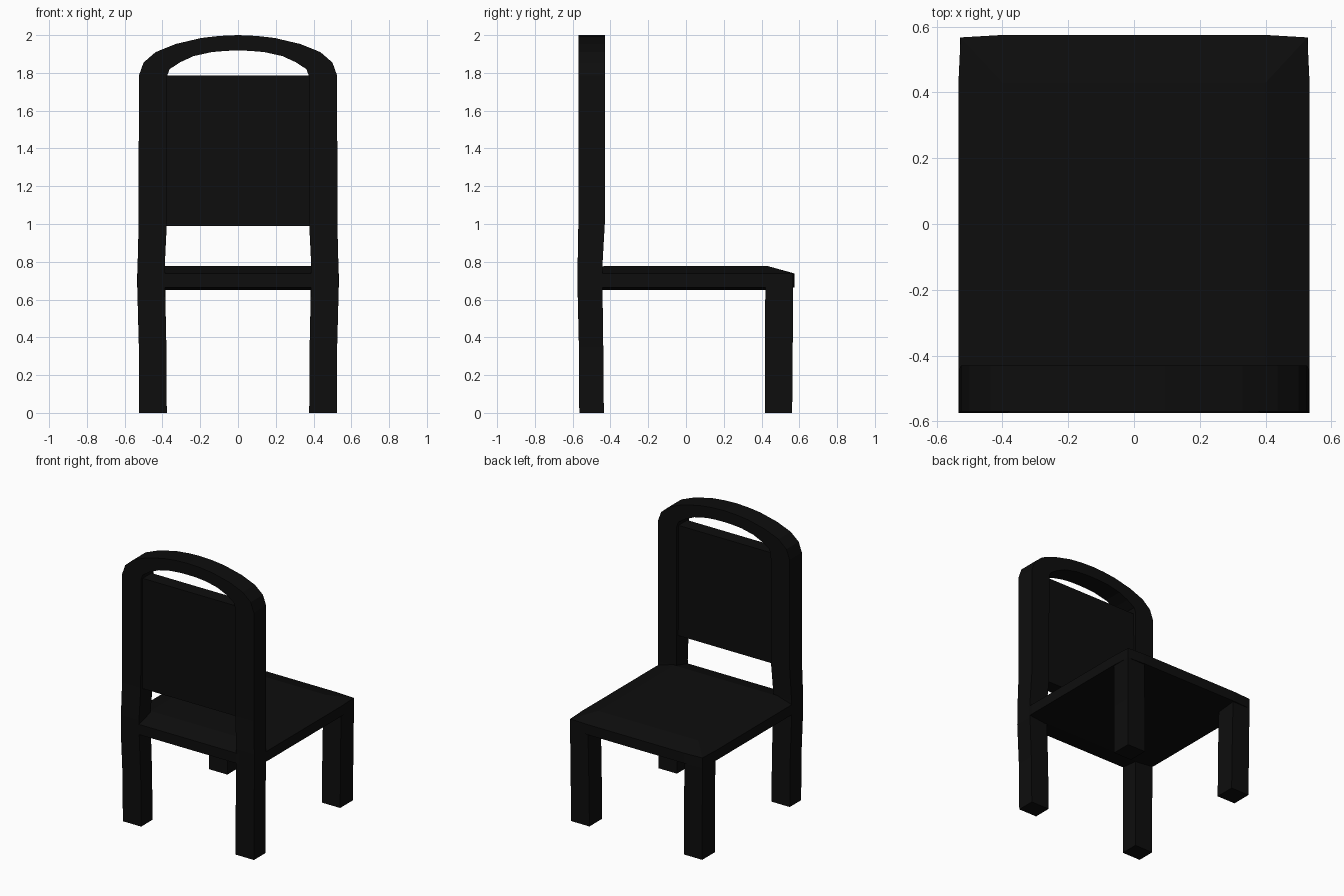
import bpy, bmesh

if "Cube" in bpy.data.objects:
    bpy.data.objects.remove(bpy.data.objects["Cube"])

black = bpy.data.materials.new("black_paint")
black.diffuse_color = (0.004, 0.004, 0.004, 1)
black.use_nodes = True
black.node_tree.nodes["Principled BSDF"].inputs["Base Color"].default_value = black.diffuse_color


def loft(name, rings, caps=(True, True), mirror=False):
    """Skin a list of equally long point rings, optionally mirrored in x."""
    bm = bmesh.new()
    loops = [[bm.verts.new(p) for p in ring] for ring in rings]
    for a, b in zip(loops, loops[1:]):
        n = len(a)
        for i in range(n):
            j = (i + 1) % n
            bm.faces.new((a[i], a[j], b[j], b[i]))
    for loop, capped in zip((loops[0], loops[-1]), caps):
        if capped:
            bm.faces.new(loop)
    bmesh.ops.recalc_face_normals(bm, faces=bm.faces)
    mesh = bpy.data.meshes.new(name)
    bm.to_mesh(mesh)
    bm.free()
    mesh.materials.append(black)
    obj = bpy.data.objects.new(name, mesh)
    bpy.context.collection.objects.link(obj)
    if mirror:
        obj.modifiers.new("mirror", 'MIRROR').use_axis[0] = True
    return obj


def rect(x0, x1, y0, y1, z):
    return [(x0, y0, z), (x1, y0, z), (x1, y1, z), (x0, y1, z)]


def seat_ring(x, y, z):
    """Outer seat outline: slightly bowed sides around the corner points."""
    quarter = [(0.534, 0.42), (0.527, 0.567), (0.39, 0.575)]
    pts = quarter + [(-a, b) for a, b in reversed(quarter)]
    pts += [(-a, -b) for a, b in quarter]
    pts += [(a, -b) for a, b in reversed(quarter)]
    return [(min(max(a, -x), x), min(max(b, -y), y), z) for a, b in pts]


# Seat slab with softly dropped rim
bm_rings = [seat_ring(1, 1, 0.665), seat_ring(1, 1, 0.738)]
loft("seat_rim", bm_rings, caps=(False, False))
for name, z_rim, z_mid in (("seat_top", 0.738, 0.778), ("seat_underside", 0.665, 0.65)):
    loft(name, [seat_ring(1, 1, z_rim), seat_ring(0.4, 0.43, z_mid)], caps=(False, False))
    o = bpy.data.objects[name]
    bm = bmesh.new()
    bm.from_mesh(o.data)
    bmesh.ops.remove_doubles(bm, verts=bm.verts, dist=0.0005)
    # Close the flat middle of the slab
    edges = [e for e in bm.edges if e.is_boundary
             and all(abs(v.co.z - z_mid) < 1e-4 for v in e.verts)]
    bmesh.ops.holes_fill(bm, edges=edges, sides=0)
    bmesh.ops.recalc_face_normals(bm, faces=bm.faces)
    up = z_mid > z_rim
    if any((f.normal.z > 0) != up for f in bm.faces if abs(f.normal.z) > 0.9):
        bmesh.ops.reverse_faces(bm, faces=bm.faces)
    bm.to_mesh(o.data)
    bm.free()

# Join the slab pieces into one seat
seat = bpy.data.objects["seat_rim"]
for o in bpy.data.objects:
    o.select_set(o.name.startswith("seat"))
bpy.context.view_layer.objects.active = seat
bpy.ops.object.join()
seat.name = "seat"

# Legs on the open side of the seat
loft("front_leg", [rect(0.377, 0.523, 0.417, 0.562, 0),
                   rect(0.380, 0.525, 0.418, 0.565, 0.35),
                   rect(0.385, 0.528, 0.420, 0.567, 0.67)], mirror=True)

# Back legs running up into the backrest posts
loft("back_post", [rect(0.377, 0.523, -0.565, -0.435, 0),
                   rect(0.379, 0.525, -0.567, -0.438, 0.35),
                   rect(0.386, 0.533, -0.574, -0.442, 0.65),
                   rect(0.388, 0.532, -0.574, -0.443, 0.77),
                   rect(0.377, 0.526, -0.570, -0.430, 1.0),
                   rect(0.375, 0.525, -0.570, -0.430, 1.785)],
     caps=(True, False), mirror=True)

# Backrest panel, slightly thinner than the posts
loft("back_panel", [rect(-0.38, 0.38, -0.55, -0.45, 0.99),
                    rect(-0.38, 0.38, -0.55, -0.45, 1.785)])

# Arched handle over the panel
outer = [(0.525, 1.785), (0.5, 1.855), (0.436, 1.91), (0.33, 1.953),
         (0.193, 1.985), (0.095, 1.996), (0, 2.0)]
inner = [(0.375, 1.785), (0.362, 1.82), (0.305, 1.857), (0.235, 1.889),
         (0.14, 1.91), (0.06, 1.917), (0, 1.918)]
loft("top_arch", [[(xo, -0.57, zo), (xo, -0.43, zo), (xi, -0.43, zi), (xi, -0.57, zi)]
                  for (xo, zo), (xi, zi) in zip(outer, inner)],
     caps=(False, False), mirror=True)
